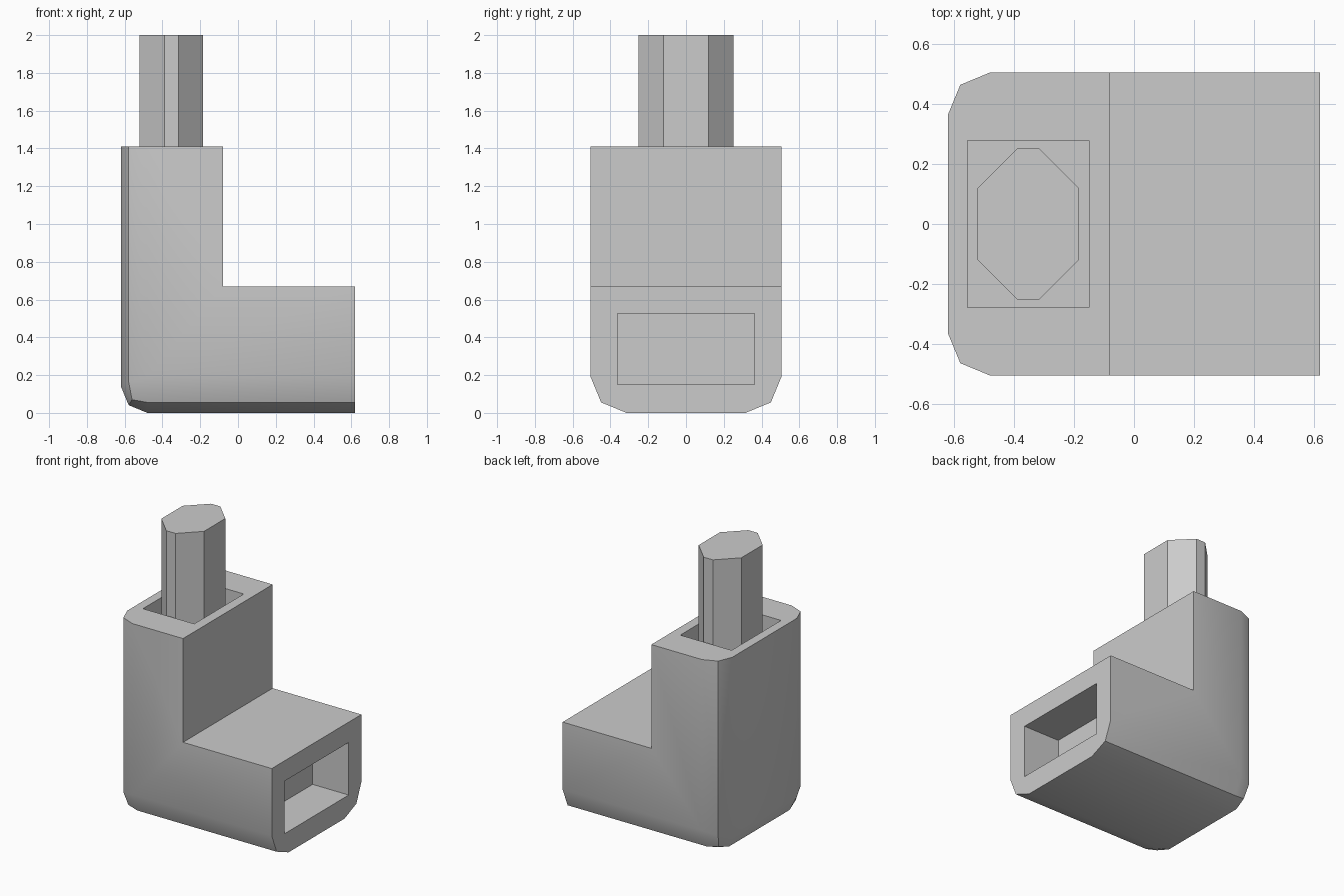
import bpy, bmesh

if "Cube" in bpy.data.objects:
    bpy.data.objects.remove(bpy.data.objects["Cube"])


def prism(name, points, vec):
    """Extrude a planar outline along vec into a closed solid."""
    bm = bmesh.new()
    face = bm.faces.new([bm.verts.new(p) for p in points])
    ext = bmesh.ops.extrude_face_region(bm, geom=[face])
    moved = [v for v in ext["geom"] if isinstance(v, bmesh.types.BMVert)]
    bmesh.ops.translate(bm, verts=moved, vec=vec)
    bmesh.ops.recalc_face_normals(bm, faces=bm.faces)
    mesh = bpy.data.meshes.new(name)
    bm.to_mesh(mesh)
    bm.free()
    obj = bpy.data.objects.new(name, mesh)
    bpy.context.collection.objects.link(obj)
    return obj


def box(name, x0, x1, y, z0, z1):
    pts = [(x0, -y, z0), (x1, -y, z0), (x1, y, z0), (x0, y, z0)]
    return prism(name, pts, (0, 0, z1 - z0))


# L-shaped housing
X, Y = 0.62, 0.505
outline = [(-X, 0), (X, 0), (X, 0.67), (-0.08, 0.67), (-0.08, 1.41), (-X, 1.41)]
body = prism("elbow_housing", [(x, -Y, z) for x, z in outline], (0, 2 * Y, 0))

# Bevel weights: wide on the long bottom edges, narrower round the outer back wall
bm = bmesh.new()
bm.from_mesh(body.data)
weight = bm.edges.layers.float.new("bevel_weight_edge")
for e in bm.edges:
    a, b = (v.co for v in e.verts)
    left = max(a.x, b.x) < -X + 0.001
    bottom = max(a.z, b.z) < 0.001
    along_y = abs(a.y - b.y) > 0.1
    if bottom and not left:
        if not along_y:
            e[weight] = 1.0
    elif left and (bottom or not along_y):
        e[weight] = 0.14 / 0.19
bm.to_mesh(body.data)
bm.free()

bevel = body.modifiers.new("rounded_edges", "BEVEL")
bevel.limit_method = "WEIGHT"
bevel.width = 0.19
bevel.segments = 2

# Rectangular sockets in the end face and the top face
cutters = [box("end_socket_cutter", 0.335, 0.8, 0.362, 0.15, 0.525),
           box("top_socket_cutter", -0.555, -0.15, 0.279, 1.11, 1.6)]
for c in cutters:
    c.hide_render = True
    mod = body.modifiers.new(c.name, "BOOLEAN")
    mod.operation = "DIFFERENCE"
    mod.solver = "EXACT"
    mod.object = c

bpy.context.view_layer.objects.active = body
body.select_set(True)
for m in list(body.modifiers):
    bpy.ops.object.modifier_apply(modifier=m.name)
for c in cutters:
    bpy.data.objects.remove(c)
bpy.ops.object.shade_smooth_by_angle(angle=0.5236)

# Octagonal pin standing in the top socket
cx, hx, hy, ch = -0.3525, 0.1685, 0.252, 0.132
corner = [(hx, hy - ch), (hx - ch, hy)]
octagon = (corner + [(-x, y) for x, y in reversed(corner)]
           + [(-x, -y) for x, y in corner] + [(x, -y) for x, y in reversed(corner)])
prism("octagonal_pin", [(cx + x, y, 1.11) for x, y in octagon], (0, 0, 0.89))
